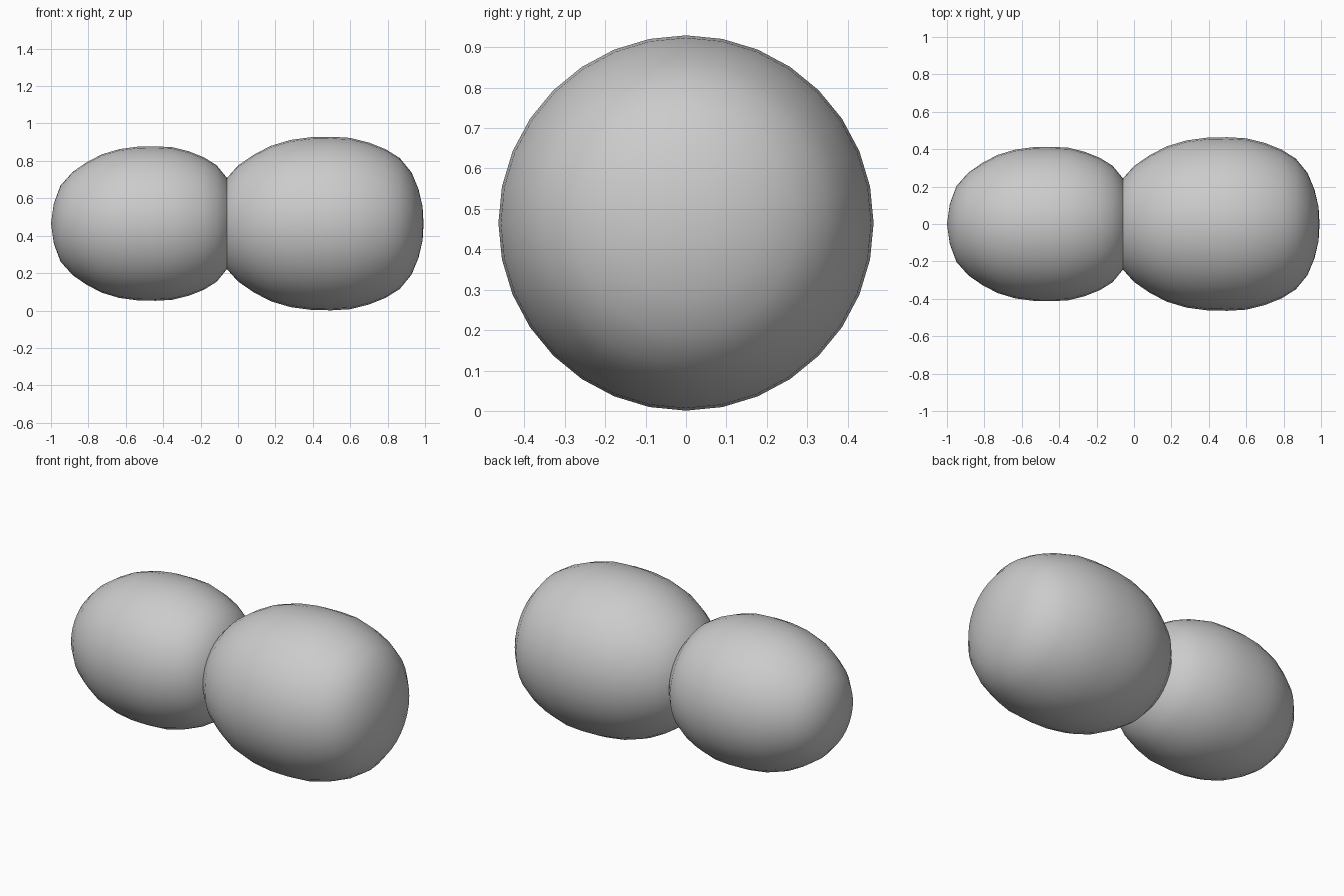
import bpy, bmesh
from math import tau

if "Cube" in bpy.data.objects:
    bpy.data.objects.remove(bpy.data.objects["Cube"])

# Egg profile (x along the axis, radius), blunt end towards +x
PROFILE = [(-.13, 0), (-.113, .12), (-.073, .228), (0, .31), (.083, .367), (.174, .415),
           (.281, .447), (.393, .462), (.50, .464), (.60, .458), (.70, .433), (.79, .397),
           (.865, .35), (.928, .273), (.965, .184), (.987, .09), (.992, 0)]
AXIS_Z = .465


def egg(name, start_x, scale):
    """Revolve the profile around a horizontal axis."""
    bm = bmesh.new()
    verts = [bm.verts.new((start_x + (x - PROFILE[0][0]) * scale, 0, r * scale)) for x, r in PROFILE]
    edges = [bm.edges.new(pair) for pair in zip(verts, verts[1:])]
    bmesh.ops.spin(bm, geom=verts + edges, cent=(0, 0, 0), axis=(1, 0, 0),
                   angle=tau, steps=32, use_duplicate=False)
    bmesh.ops.remove_doubles(bm, verts=bm.verts, dist=.0005)
    bmesh.ops.recalc_face_normals(bm, faces=bm.faces)
    for f in bm.faces:
        f.smooth = True
    mesh = bpy.data.meshes.new(name)
    bm.to_mesh(mesh)
    bm.free()
    obj = bpy.data.objects.new(name, mesh)
    obj.location.z = AXIS_Z
    bpy.context.collection.objects.link(obj)
    return obj


# Two overlapping lobes of the same shape
egg("large_lobe", -.13, 1)
egg("small_lobe", -1, .89)
